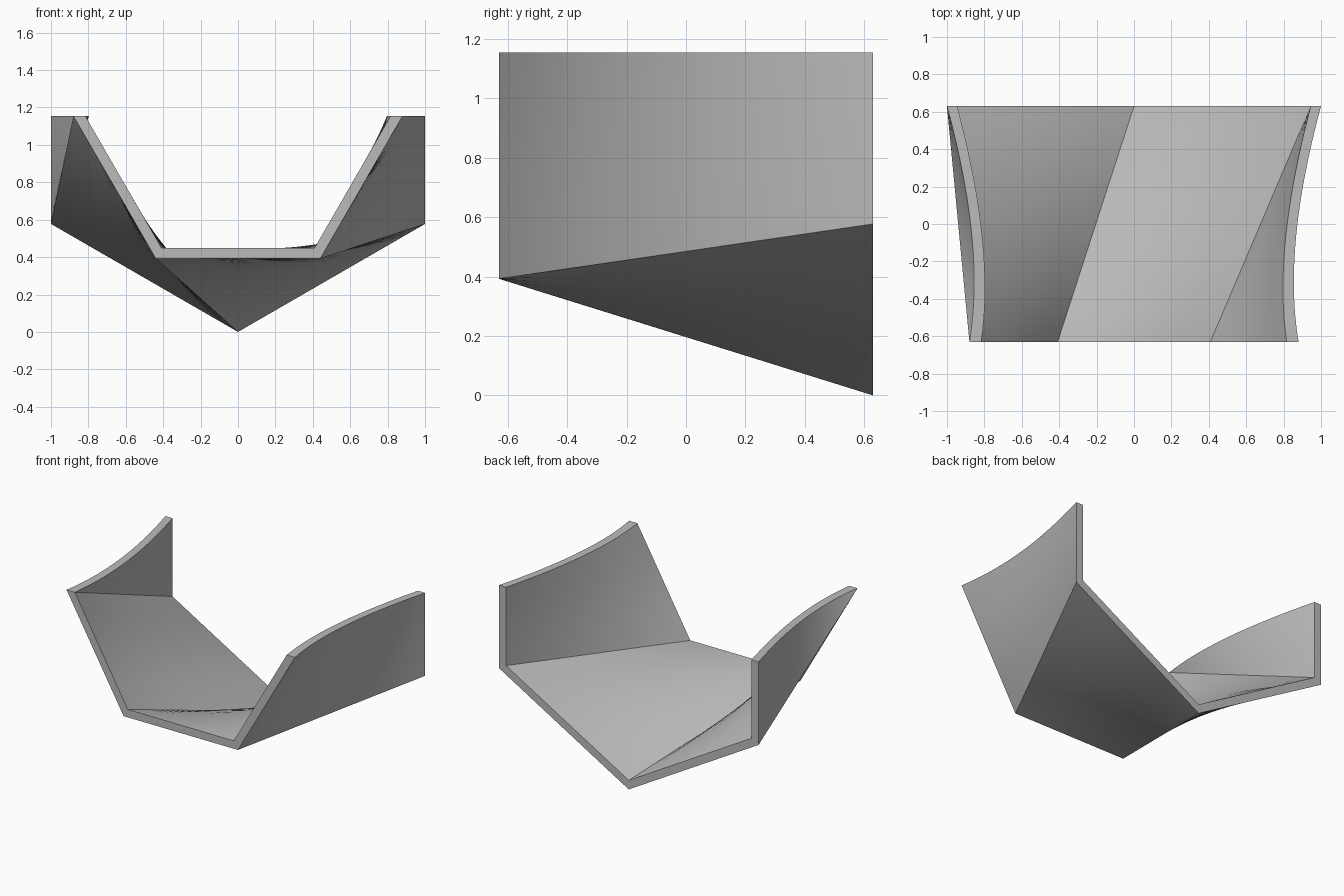
import bpy
import bmesh
from math import cos, sin, radians, sqrt
from mathutils import Vector

cube = bpy.data.objects.get("Cube")
if cube:
    bpy.data.objects.remove(cube, do_unlink=True)

HALF_DEPTH = 0.63
RIM_Z = 2 / sqrt(3)              # height of the open rim, centre of the hexagon
FRONT_R, BACK_R = 0.88, RIM_Z    # hexagon radii at the two ends
WALL = 0.0635                    # wall thickness measured at the corners
SLICES, COLS = 36, 4

grey = bpy.data.materials.new("grey")
grey.use_nodes = True
colour = (0.5, 0.5, 0.5, 1)
grey.diffuse_color = colour
grey.node_tree.nodes["Principled BSDF"].inputs["Base Color"].default_value = colour


def corner(angle, t, inset):
    """Point on the straight corner edge that turns 30 degrees front to back."""
    ends = []
    for radius, turn, y in ((FRONT_R, 0, -HALF_DEPTH), (BACK_R, 30, HALF_DEPTH)):
        a, r = radians(angle + turn), radius - inset
        ends.append(Vector((r * cos(a), y, RIM_Z + r * sin(a))))
    return ends[0].lerp(ends[1], t)


def at_rim(below, above):
    """Point where a panel section crosses the rim height."""
    return below.lerp(above, (RIM_Z - below.z) / (above.z - below.z))


def section(t, inset):
    """Open half-hexagon section from the left-hand rim round to the other."""
    v = [corner(a, t, inset) for a in (-240, -180, -120, -60, 0)]
    points = [at_rim(v[1], v[0])] + v[1:4] + [at_rim(v[3], v[4])]
    fine = [a.lerp(b, i / COLS) for a, b in zip(points, points[1:]) for i in range(COLS)]
    return fine + [points[-1]]


# Twisted shell: outer skin, inner skin, two ends and two rims
bm = bmesh.new()
outer, inner = [
    [[bm.verts.new(p) for p in section(i / SLICES, inset)] for i in range(SLICES + 1)]
    for inset in (0, WALL)]


def bridge(row_a, row_b):
    for i in range(len(row_a) - 1):
        bm.faces.new((row_a[i], row_a[i + 1], row_b[i + 1], row_b[i]))


for skin in (outer, inner):
    for row_a, row_b in zip(skin, skin[1:]):
        bridge(row_a, row_b)
for end in (0, -1):
    bridge(outer[end], inner[end])
    bridge([row[end] for row in outer], [row[end] for row in inner])

bmesh.ops.remove_doubles(bm, verts=bm.verts, dist=0.00001)
bmesh.ops.recalc_face_normals(bm, faces=bm.faces)

mesh = bpy.data.meshes.new("twisted_half_hexagon_shell")
bm.to_mesh(mesh)
bm.free()
mesh.materials.append(grey)
shell = bpy.data.objects.new("twisted_half_hexagon_shell", mesh)
bpy.context.collection.objects.link(shell)

# Smooth panels with crisp corners
bpy.ops.object.select_all(action="DESELECT")
shell.select_set(True)
bpy.context.view_layer.objects.active = shell
bpy.ops.object.shade_smooth_by_angle(angle=radians(30))
